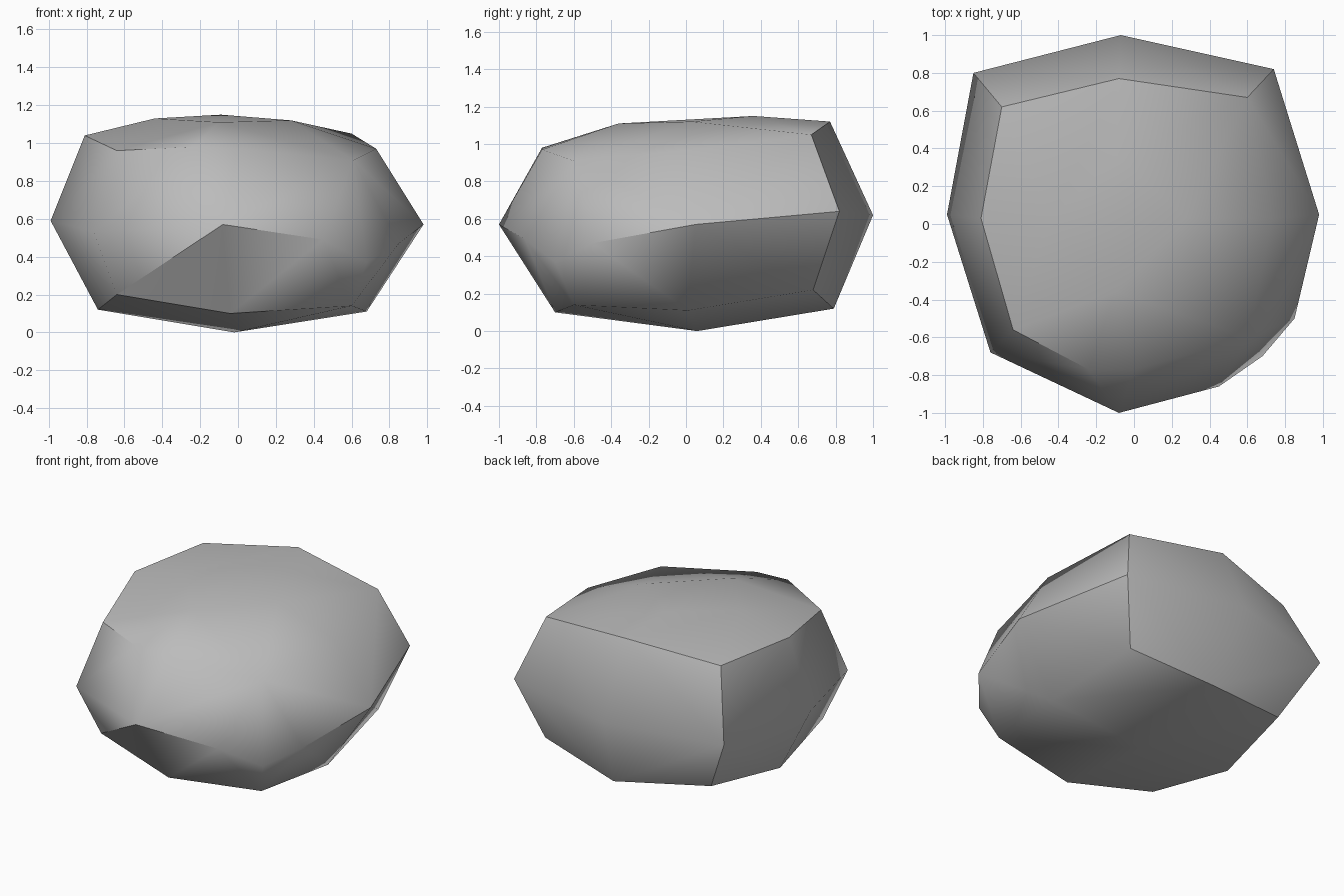
import bpy
import bmesh

# Remove the default object
default = bpy.data.objects.get("Cube")
if default:
    bpy.data.objects.remove(default, do_unlink=True)

# Corner points of the boulder, ring by ring (right means +x here)
crown = {
    "crown_centre": (-.08, .03, 1.13),
    "crown_left": (-.44, .03, 1.13),
    "crown_right": (.28, .03, 1.12),
    "crown_back": (-.09, .36, 1.15),
    "crown_front": (-.1, -.36, 1.11),
}
shoulder = {
    "top_back": (-.08, .77, 1.12),
    "top_back_right": (.6, .67, 1.05),
    "top_right": (.73, .03, .97),
    "top_front_right": (.61, -.6, .91),
    "top_front": (0, -.77, .97),
    "top_front_chip": (-.24, -.77, .98),
    "top_front_left": (-.64, -.56, .96),
    "top_left": (-.81, .03, 1.04),
    "top_back_left": (-.7, .62, 1.04),
}
girdle = {
    "mid_back": (-.07, 1, .62),
    "mid_back_right": (.74, .82, .64),
    "mid_right": (.98, .05, .57),
    "chip_right": (.85, -.5, .47),
    "chip_corner": (.68, -.7, .37),
    "chip_front": (.45, -.86, .49),
    "mid_front": (-.08, -1, .57),
    "mid_front_left": (-.76, -.68, .53),
    "mid_left": (-.99, .05, .59),
    "mid_back_left": (-.85, .8, .6),
}
underside = {
    "base_centre": (-.02, .06, 0),
    "base_back": (0, .79, .12),
    "base_back_right": (.6, .68, .22),
    "base_right": (.68, .01, .11),
    "base_front_right": (.6, -.6, .14),
    "base_front": (-.04, -.7, .1),
    "base_front_left": (-.64, -.58, .2),
    "base_left": (-.74, .03, .12),
    "base_back_left": (-.64, .64, .2),
}

# Hard ridges, each a chain of corner names
ridges = [
    # rim of the top plateau
    ["top_back_right", "top_back", "top_back_left", "top_left",
     "top_front_left", "top_front_chip"],
    # upright ridges at the two back corners
    ["top_back_right", "mid_back_right", "base_back_right"],
    ["top_back_left", "mid_back_left", "base_back_left"],
    # girdle along the right side and the front
    ["mid_back_right", "mid_right", "chip_right"],
    ["chip_front", "mid_front", "base_front_left"],
    # rim of the underside
    ["base_back_right", "base_back", "base_back_left", "base_left",
     "base_front_left", "base_front", "base_front_right"],
]

# Wrap the points in a closed faceted skin
bm = bmesh.new()
points = {}
for ring in (crown, shoulder, girdle, underside):
    for name, position in ring.items():
        points[name] = bm.verts.new(position)
bmesh.ops.convex_hull(bm, input=list(bm.verts), use_existing_faces=False)
bmesh.ops.recalc_face_normals(bm, faces=list(bm.faces))

# Smooth shading everywhere except over the ridges
for face in bm.faces:
    face.smooth = True
for chain in ridges:
    for start, end in zip(chain, chain[1:]):
        edge = bm.edges.get((points[start], points[end]))
        if edge:
            edge.smooth = False

# Drop any point that ended up inside the skin
loose = [v for v in bm.verts if not v.link_faces]
bmesh.ops.delete(bm, geom=loose, context="VERTS")

mesh = bpy.data.meshes.new("boulder")
bm.to_mesh(mesh)
bm.free()

# Stone colour
stone = bpy.data.materials.new("grey_stone")
stone.use_nodes = True
grey = (.5, .5, .5, 1)
stone.diffuse_color = grey
stone.node_tree.nodes["Principled BSDF"].inputs["Base Color"].default_value = grey
mesh.materials.append(stone)

boulder = bpy.data.objects.new("boulder", mesh)
bpy.context.collection.objects.link(boulder)
